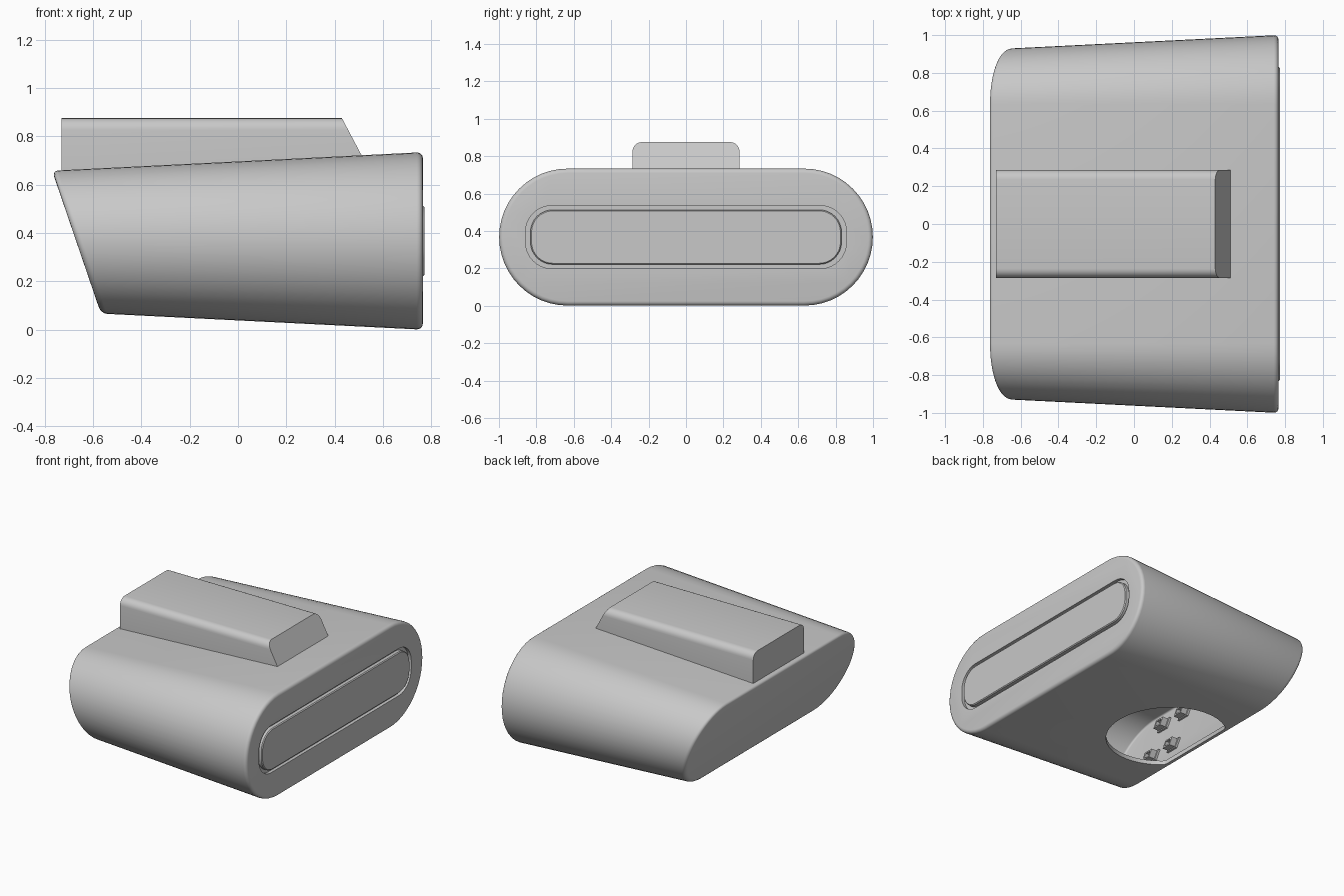
import bpy, bmesh, math

old = bpy.data.objects.get("Cube")
if old:
    bpy.data.objects.remove(old, do_unlink=True)

grey = bpy.data.materials.new("plain grey")
grey.use_nodes = True
colour = (0.58, 0.58, 0.58, 1)
grey.diffuse_color = colour
grey.node_tree.nodes["Principled BSDF"].inputs["Base Color"].default_value = colour

ZC = 0.367        # height of the body's centre line
HALF = 0.633      # half length of the straight part of the section
SLANT = -0.342    # lean of the back face
DRAFT = 0.05      # widening of the body towards +x
BACK, FRONT = -0.67, 0.765
WALL = 0.03


def loft(name, rings):
    """Skin a list of matching closed loops and cap both ends."""
    bm = bmesh.new()
    loops = [[bm.verts.new(p) for p in ring] for ring in rings]
    n = len(loops[0])
    for a, b in zip(loops, loops[1:]):
        for i in range(n):
            j = (i + 1) % n
            bm.faces.new((a[i], a[j], b[j], b[i]))
    bm.faces.new(loops[0])
    bm.faces.new(loops[-1])
    bmesh.ops.recalc_face_normals(bm, faces=bm.faces)
    mesh = bpy.data.meshes.new(name)
    bm.to_mesh(mesh)
    bm.free()
    obj = bpy.data.objects.new(name, mesh)
    bpy.context.collection.objects.link(obj)
    mesh.materials.append(grey)
    return obj


def activate(obj):
    bpy.ops.object.select_all(action='DESELECT')
    obj.select_set(True)
    bpy.context.view_layer.objects.active = obj


def smooth(obj):
    activate(obj)
    bpy.ops.object.shade_smooth_by_angle(angle=math.radians(35))


def cut(obj, cutter):
    mod = obj.modifiers.new("cut", 'BOOLEAN')
    mod.operation = 'DIFFERENCE'
    mod.solver = 'EXACT'
    mod.object = cutter
    activate(obj)
    bpy.ops.object.modifier_apply(modifier=mod.name)
    bpy.data.objects.remove(cutter, do_unlink=True)


def body_ring(x0, lean, inset, steps=24):
    """Stadium section of the tapered body on a plane that may lean."""
    base = FRONT - FRONT + 0.329 - inset
    ring = []
    for side in (1, -1):
        for i in range(steps + 1):
            t = math.pi * i / steps
            s, c = side * math.cos(t), side * math.sin(t)
            x = (x0 + lean * s * base) / (1 - DRAFT * lean * s)
            r = base + DRAFT * x
            ring.append((x, side * HALF + r * c, ZC + r * s))
    return ring


def body_solid(name, inset, x_back, x_front, fillet, steps=4):
    """Body hull with rounded rims at both ends."""
    rings = []
    for i in range(steps + 1):
        t = math.pi / 2 * i / steps
        rings.append(body_ring(x_back + fillet * (1 - math.sin(t)), SLANT,
                               inset + fillet * (1 - math.cos(t))))
    # order the back rim from its flat face outwards
    rings = [body_ring(x_back + fillet * (1 - math.cos(a)), SLANT,
                       inset + fillet * (1 - math.sin(a)))
             for a in (math.pi / 2 * i / steps for i in range(steps + 1))]
    rings += [body_ring(x_front - fillet * (1 - math.sin(a)), 0,
                        inset + fillet * (1 - math.cos(a)))
              for a in (math.pi / 2 * i / steps for i in range(steps + 1))]
    return loft(name, rings)


def slab(x, hy, hz, r, steps=8):
    """Rounded rectangle facing +x."""
    ring = []
    for k, (sy, sz) in enumerate(((1, 1), (-1, 1), (-1, -1), (1, -1))):
        for i in range(steps + 1):
            a = math.pi / 2 * (k + i / steps)
            ring.append((x, sy * (hy - r) + r * math.cos(a),
                         ZC + sz * (hz - r) + r * math.sin(a)))
    return ring


# Hollow body shell
body = body_solid("body_shell", 0, BACK, FRONT, 0.025)
cut(body, body_solid("cavity_cutter", WALL, BACK + WALL, FRONT - 0.05, 0.015))

# Round access opening underneath, stopping at the back panel
circle = [(max(-0.28 + 0.4 * math.cos(a), -0.53), 0.4 * math.sin(a))
          for a in (math.tau * (i + 0.5) / 64 for i in range(64))]
outline = [p for i, p in enumerate(circle)
           if p[0] > -0.53 or circle[i - 1][0] > -0.53
           or circle[(i + 1) % 64][0] > -0.53]
cut(body, loft("opening_cutter", [[(x, y, z) for x, y in outline]
                                  for z in (-0.1, 0.2)]))

# Groove around the end panel
cut(body, loft("groove_cutter", [slab(x, 0.858, 0.168, 0.14) for x in (0.742, 0.8)]))
smooth(body)

# End panel standing slightly proud of the groove
smooth(loft("end_panel", [slab(0.738, 0.832, 0.146, 0.12),
                          slab(0.766, 0.832, 0.146, 0.12),
                          slab(0.772, 0.826, 0.140, 0.114)]))


# Top housing in two pieces
TOP, WIDE, ROUND = 0.875, 0.286, 0.05


def housing_ring(x, floor, lean=0):
    pts = [(-WIDE, floor)]
    for side in (-1, 1):
        for i in range(7):
            a = math.pi / 2 * i / 6
            if side > 0:
                a = math.pi / 2 - a
            pts.append((side * (WIDE - ROUND + ROUND * math.cos(a)),
                        TOP - ROUND + ROUND * math.sin(a)))
    pts.append((WIDE, floor))
    return [(x + lean * (TOP - z), y, z) for y, z in pts]


smooth(loft("top_housing", [housing_ring(-0.55, 0.655),
                            housing_ring(0.43, 0.712, 0.53)]))
smooth(loft("top_housing_end", [housing_ring(-0.73, 0.647),
                                housing_ring(-0.55, 0.655)]))


# Sockets on the inside of the back panel
def socket_ring(y, z, size, out):
    return [(BACK + WALL + out + SLANT * (z + dz * size - ZC),
             y + dy * size, z + dz * size)
            for dy, dz in ((1, 1), (-1, 1), (-1, -1), (1, -1))]


for y in (-0.5, -0.29, 0.29, 0.5):
    for z in (0.225, 0.505):
        loft("socket", [socket_ring(y, z, s, d) for s, d in
                        ((0.045, -0.005), (0.045, 0.015), (0.035, 0.015),
                         (0.035, 0.06), (0.022, 0.06), (0.022, 0.02))])
